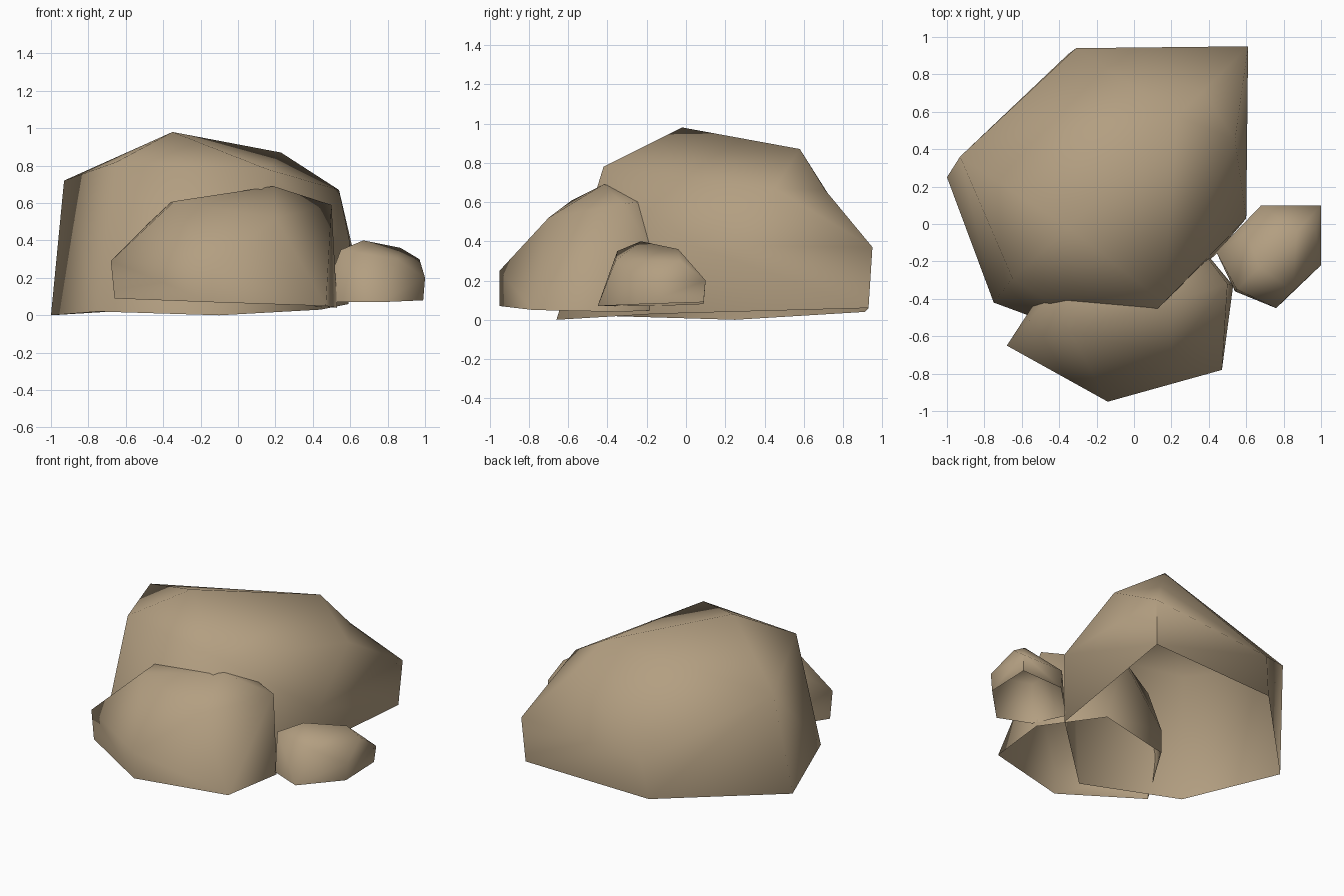
import bpy
import bmesh
import math
from mathutils import Vector

default_cube = bpy.data.objects.get("Cube")
if default_cube:
    bpy.data.objects.remove(default_cube, do_unlink=True)


def make_material(name, colour):
    material = bpy.data.materials.new(name)
    material.use_nodes = True
    material.diffuse_color = colour
    shader = material.node_tree.nodes["Principled BSDF"]
    shader.inputs["Base Color"].default_value = colour
    shader.inputs["Roughness"].default_value = 0.9
    return material


def make_boulder(name, base, crown, material, dents=()):
    """Wrap a faceted shell around a base ring and crown corners, open below."""
    bm = bmesh.new()
    for corner in base + crown:
        bm.verts.new(corner)
    hull = bmesh.ops.convex_hull(bm, input=bm.verts[:])
    loose = [v for v in hull["geom_interior"] if isinstance(v, bmesh.types.BMVert)]
    bmesh.ops.delete(bm, geom=loose, context="VERTS")
    bmesh.ops.recalc_face_normals(bm, faces=bm.faces[:])
    bm.normal_update()
    # The shell has no underside
    underside = [f for f in bm.faces if f.normal.z < -0.8]
    bmesh.ops.delete(bm, geom=underside, context="FACES")
    # Chipped ridges: break the nearest edge and press it inwards
    for dent in map(Vector, dents):
        ridge = min(bm.edges, key=lambda e: (
            (e.verts[0].co + e.verts[1].co) / 2 - dent).length)
        split = bmesh.utils.edge_split(ridge, ridge.verts[0], 0.5)
        split[1].co = dent
    bmesh.ops.triangulate(bm, faces=bm.faces[:])

    mesh = bpy.data.meshes.new(name)
    bm.to_mesh(mesh)
    bm.free()
    mesh.materials.append(material)
    boulder = bpy.data.objects.new(name, mesh)
    bpy.context.collection.objects.link(boulder)

    # Soft shading across the broad facets
    bpy.ops.object.select_all(action="DESELECT")
    boulder.select_set(True)
    bpy.context.view_layer.objects.active = boulder
    bpy.ops.object.shade_smooth_by_angle(angle=math.radians(70))
    return boulder


stone = make_material("sandy stone", (0.45, 0.345, 0.22, 1))

# Large boulder at the back
make_boulder(
    "large_boulder",
    base=[(.59, .93, .06), (-.35, .91, .04), (-1, .25, 0),
          (-.75, -.42, .02), (-.1, -.66, 0), (.44, -.16, .03)],
    crown=[(.61, .95, .37), (-.31, .94, .3), (-.93, .36, .72),
           (-.65, -.29, .82), (-.35, -.02, .98), (.16, -.42, .78),
           (.54, .45, .67), (.23, .58, .87), (.6, .03, .38)],
    material=stone,
    dents=[(.37, .71, .66)])

# Medium boulder leaning against the front
make_boulder(
    "front_boulder",
    base=[(-.66, -.65, .09), (-.14, -.95, .07), (.47, -.78, .05),
          (.53, -.33, .04), (.24, .02, .06), (-.36, -.16, .1)],
    crown=[(-.68, -.65, .29), (-.14, -.95, .25), (.2, -.7, .52),
           (.19, -.42, .69), (.5, -.32, .59), (-.34, -.58, .61),
           (-.37, -.3, .6), (0, -.1, .62), (-.36, -.16, .27)],
    material=stone)

# Small boulder at the side
make_boulder(
    "small_boulder",
    base=[(.44, -.15, .07), (.54, -.36, .07), (.76, -.45, .07),
          (.99, -.22, .08), (.99, .09, .09), (.68, .09, .08)],
    crown=[(.55, -.35, .35), (.67, -.23, .4), (.87, -.04, .36),
           (.97, -.03, .3), (.85, -.36, .3), (1, -.22, .2),
           (1, .1, .2), (.68, .1, .2), (.6, -.05, .3)],
    material=stone)
